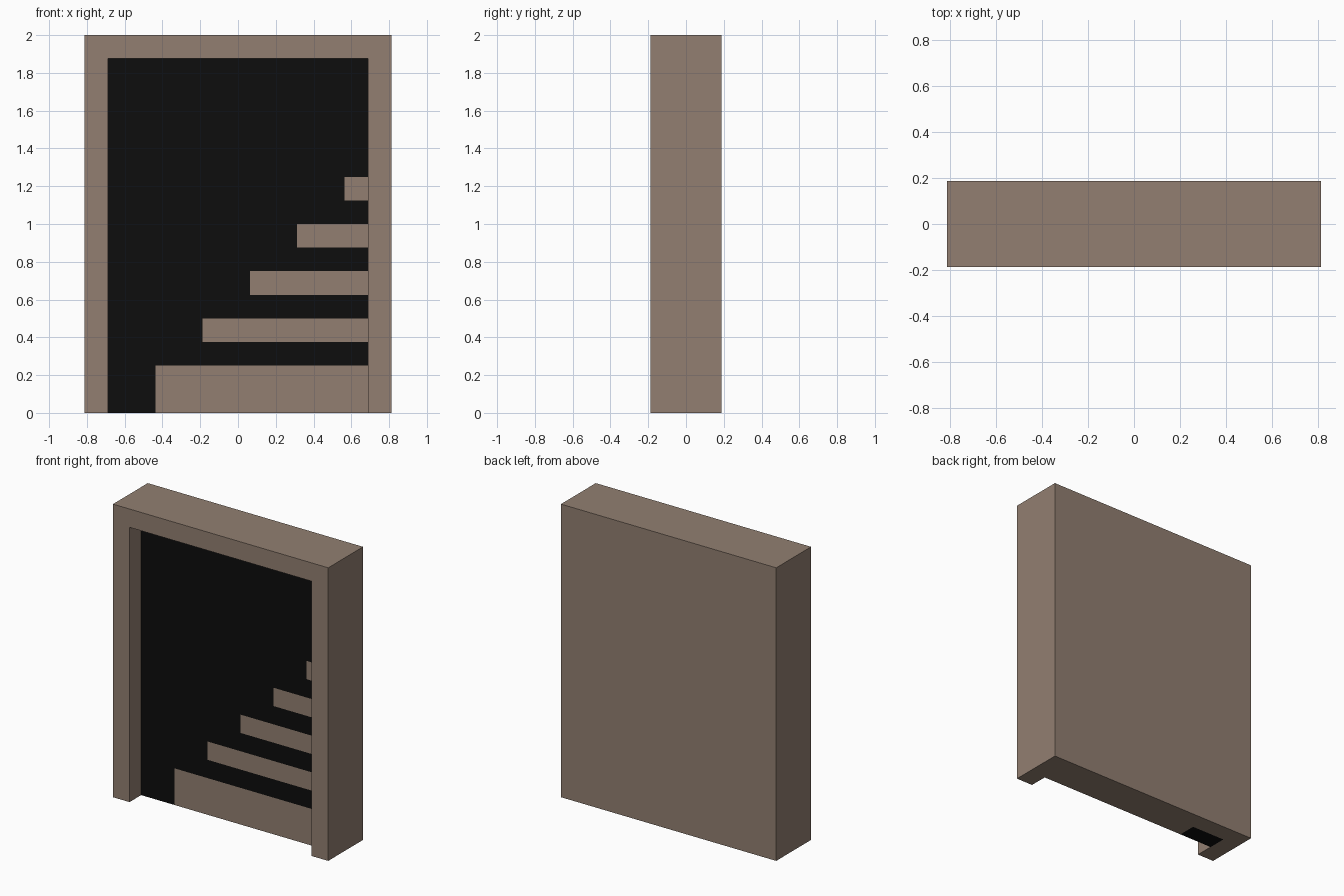
import bpy, bmesh

if "Cube" in bpy.data.objects:
    bpy.data.objects.remove(bpy.data.objects["Cube"])

def material(name, rgb):
    m = bpy.data.materials.new(name)
    m.diffuse_color = (*rgb, 1.0)
    m.use_nodes = True
    m.node_tree.nodes["Principled BSDF"].inputs["Base Color"].default_value = m.diffuse_color
    return m

stone = material("brown_stone", (0.287, 0.212, 0.165))
dark = material("dark_opening", (0.004, 0.004, 0.004))

# Cut lines of the doorway: jambs and step ends, recess layers, step heights
xs = [-0.8125, -0.6875] + [-0.4375 + 0.25 * i for i in range(5)] + [0.6875, 0.8125]
ys = [-0.1875, -0.0625, 0.0625, 0.1875]
zs = [0.0] + [0.25 + 0.125 * i for i in range(9)] + [1.875, 2.0]
GRID = (xs, ys, zs)
SIZE = tuple(len(g) - 1 for g in GRID)

def in_opening(c):
    return 0 < c[0] < SIZE[0] - 1 and c[2] < SIZE[2] - 1

def solid(c):
    inside = all(0 <= c[a] < SIZE[a] for a in range(3))
    return inside and not (in_opening(c) and c[1] == 0)

def is_dark(c):
    # layer behind the recess is dark, except for five receding steps
    if not in_opening(c) or c[1] != 1:
        return False
    step, gap = divmod(c[2], 2)
    return bool(gap) or step > 4 or c[0] < step + 2

# Door frame, back wall and step picture as one closed shell
bm = bmesh.new()
cells = [(i, j, k) for i in range(SIZE[0]) for j in range(SIZE[1]) for k in range(SIZE[2])]
for c in filter(solid, cells):
    for axis in range(3):
        for side in (0, 1):
            n = list(c)
            n[axis] += 2 * side - 1
            if solid(n):
                continue
            u, v = (axis + 1) % 3, (axis + 2) % 3
            corners = []
            for du, dv in ((0, 0), (1, 0), (1, 1), (0, 1)):
                p = list(c)
                p[axis] += side
                p[u] += du
                p[v] += dv
                corners.append(bm.verts.new([GRID[a][p[a]] for a in range(3)]))
            f = bm.faces.new(corners if side else corners[::-1])
            f.material_index = int(is_dark(c))

# Weld, then merge flat faces of the same colour
bmesh.ops.remove_doubles(bm, verts=bm.verts, dist=1e-5)
bmesh.ops.dissolve_limit(bm, angle_limit=0.01, verts=bm.verts, edges=bm.edges,
                         delimit={'MATERIAL'})
mesh = bpy.data.meshes.new("stair_doorway")
bm.to_mesh(mesh)
bm.free()
mesh.materials.append(stone)
mesh.materials.append(dark)
bpy.context.collection.objects.link(bpy.data.objects.new("stair_doorway", mesh))
